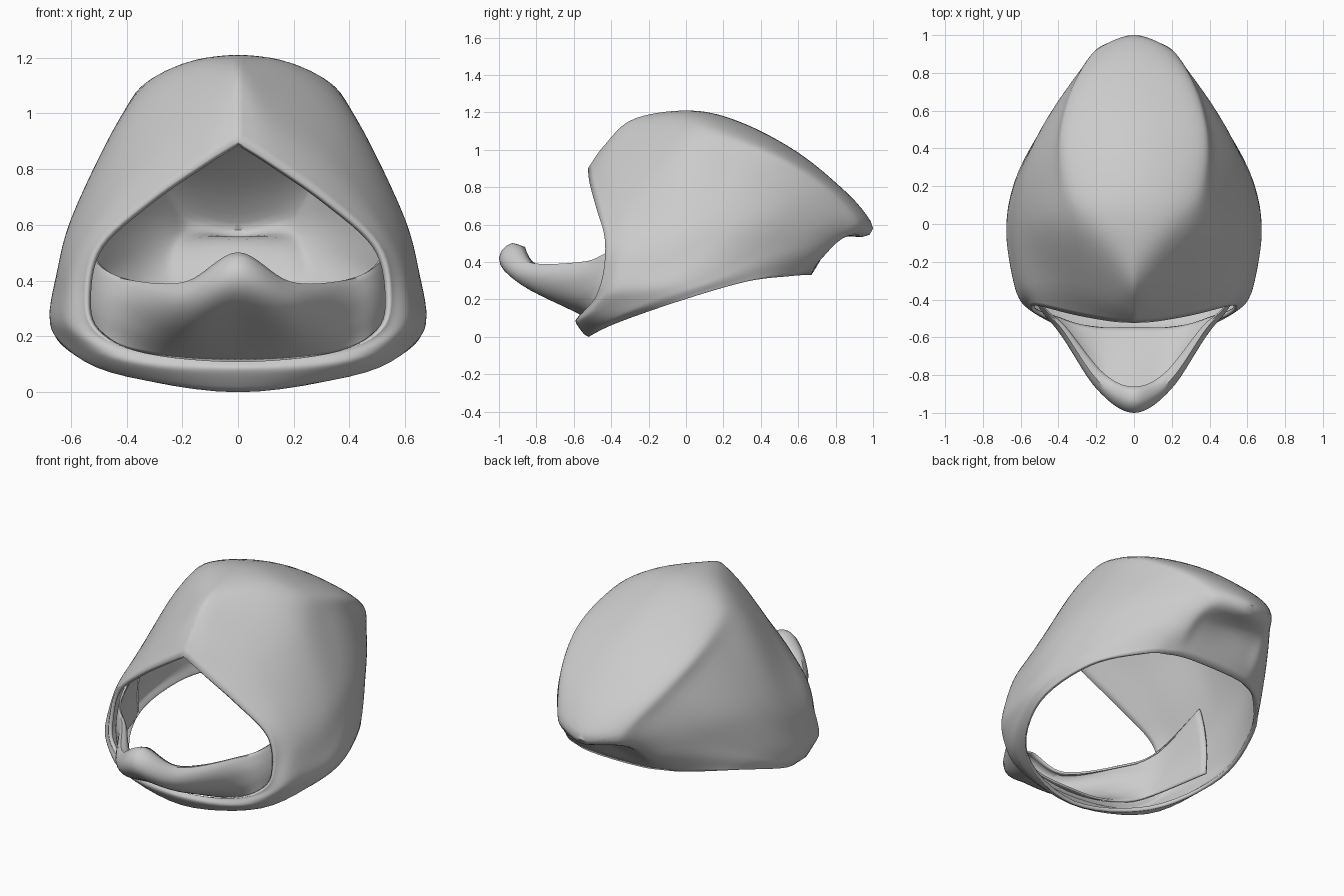
import bpy
from mathutils import Vector

if "Cube" in bpy.data.objects:
    bpy.data.objects.remove(bpy.data.objects["Cube"])


def catmull(a, b, c, d, t):
    return 0.5 * (2 * b + (c - a) * t + (2 * a - 5 * b + 4 * c - d) * t * t
                  + (3 * b - a - 3 * c + d) * t ** 3)


def spline(pts, steps, first=None, last=None):
    """Smooth curve through points; first/last are optional end neighbours."""
    p = [first or 2 * pts[0] - pts[1]] + pts + [last or 2 * pts[-1] - pts[-2]]
    out = [catmull(*p[i:i + 4], s / steps) for i in range(len(pts) - 1) for s in range(steps)]
    return out + [pts[-1].copy()]


def resample(pts, n):
    """n + 1 points evenly spaced along a smooth curve through pts."""
    fine = spline([Vector(p) for p in pts], 16)
    dist = [0.0]
    for a, b in zip(fine, fine[1:]):
        dist.append(dist[-1] + (b - a).length)
    out, k = [], 0
    for i in range(n + 1):
        d = dist[-1] * i / n
        while k < len(fine) - 2 and dist[k + 1] < d:
            k += 1
        out.append(fine[k].lerp(fine[k + 1], min(1, (d - dist[k]) / (dist[k + 1] - dist[k]))))
    return out


def mirrored(p):
    return Vector((-p.x, p.y, p.z))


def loft(name, columns, n, steps, thickness, ridge=False, mirror_end=False):
    """Skin the half-side columns, then mirror and thicken them."""
    cols = [resample(c, n) for c in columns]
    rows = []
    for i in range(n + 1):
        row = [c[i] for c in cols]
        soft = min(1, i / n * 3.0) if ridge else 1.0
        first = (2 * row[0] - row[1]).lerp(mirrored(row[1]), soft)
        last = mirrored(row[-2]) if mirror_end else None
        rows.append(spline(row, steps, first, last))
    w = len(rows[0])
    faces = [(i * w + j, i * w + j + 1, (i + 1) * w + j + 1, (i + 1) * w + j)
             for i in range(n) for j in range(w - 1)]
    mesh = bpy.data.meshes.new(name)
    mesh.from_pydata([v for r in rows for v in r], [], faces)
    # outward means away from a point in the middle of the head space
    mid = Vector((0, -0.1, 0.5))
    if sum((f.center - mid).dot(f.normal) * f.area for f in mesh.polygons) < 0:
        mesh.flip_normals()
    for f in mesh.polygons:
        f.use_smooth = True
    ob = bpy.data.objects.new(name, mesh)
    bpy.context.collection.objects.link(ob)
    m = ob.modifiers.new("mirror", 'MIRROR')
    m.use_clip = True
    m.merge_threshold = 0.002
    s = ob.modifiers.new("thickness", 'SOLIDIFY')
    s.thickness = thickness
    s.offset = -1
    bpy.context.view_layer.objects.active = ob
    ob.select_set(True)
    bpy.ops.object.shade_smooth_by_angle(angle=0.8)
    ob.select_set(False)
    return ob


# helmet shell: each column runs from the face opening to the bottom rim
centre = [(0, y, z) for y, z in [
    (-.525, .9), (-.44, 1.02), (-.28, 1.165), (.03, 1.21), (.3, 1.145), (.6, .985),
    (.85, .78), (.97, .645), (1, .57), (.95, .535), (.8, .52), (.67, .33)]]
crown_crease = [(.13, -.515, .82), (.11, -.4, .99), (.13, -.22, 1.12), (.22, 0, 1.165),
                (.31, .2, 1.11), (.34, .5, .98), (.28, .75, .82), (.2, .91, .66),
                (.17, .93, .57), (.17, .79, .5), (.18, .66, .33)]
upper_side = [(.32, -.48, .69), (.34, -.3, .85), (.41, 0, .985), (.43, .25, .95),
              (.42, .45, .88), (.37, .65, .77), (.28, .82, .62), (.27, .76, .47), (.28, .63, .33)]
mid_side = [(.5, -.435, .53), (.545, -.3, .57), (.6, 0, .61), (.585, .25, .61),
            (.52, .45, .58), (.42, .61, .47), (.4, .56, .325)]
wide_side = [(.545, -.44, .36), (.615, -.32, .38), (.665, 0, .36), (.64, .2, .33), (.585, .32, .295)]
jaw = [(.51, -.48, .22), (.6, -.4, .22), (.655, -.15, .21), (.65, -.04, .19)]
jaw_front = [(.33, -.545, .14), (.41, -.53, .11), (.46, -.44, .075), (.44, -.38, .07)]
chin = [(0, y, z) for y, z in [(-.575, .11), (-.59, .08), (-.55, .02), (-.52, 0)]]
loft("helmet_shell", [centre, crown_crease, upper_side, mid_side, wide_side, jaw, jaw_front, chin],
     56, 6, 0.022, ridge=True, mirror_end=True)

# chin guard: each column runs from the lower edge out and over the top lip
guard = [
    [(0, -.55, .11), (0, -.92, .31), (0, -1, .42), (0, -.94, .5), (0, -.86, .48)],
    [(.2, -.55, .12), (.2, -.79, .24), (.2, -.87, .33), (.19, -.84, .395), (.16, -.79, .385)],
    [(.38, -.51, .15), (.39, -.56, .24), (.4, -.57, .33), (.38, -.56, .4), (.355, -.55, .39)],
    [(.5, -.43, .2), (.52, -.41, .3), (.52, -.4, .38), (.505, -.4, .46), (.495, -.4, .46)],
    [(.6, -.1, .23), (.605, -.1, .36), (.59, -.1, .5), (.56, -.1, .61), (.55, -.1, .62)]]
loft("chin_guard", guard, 20, 8, 0.012)
